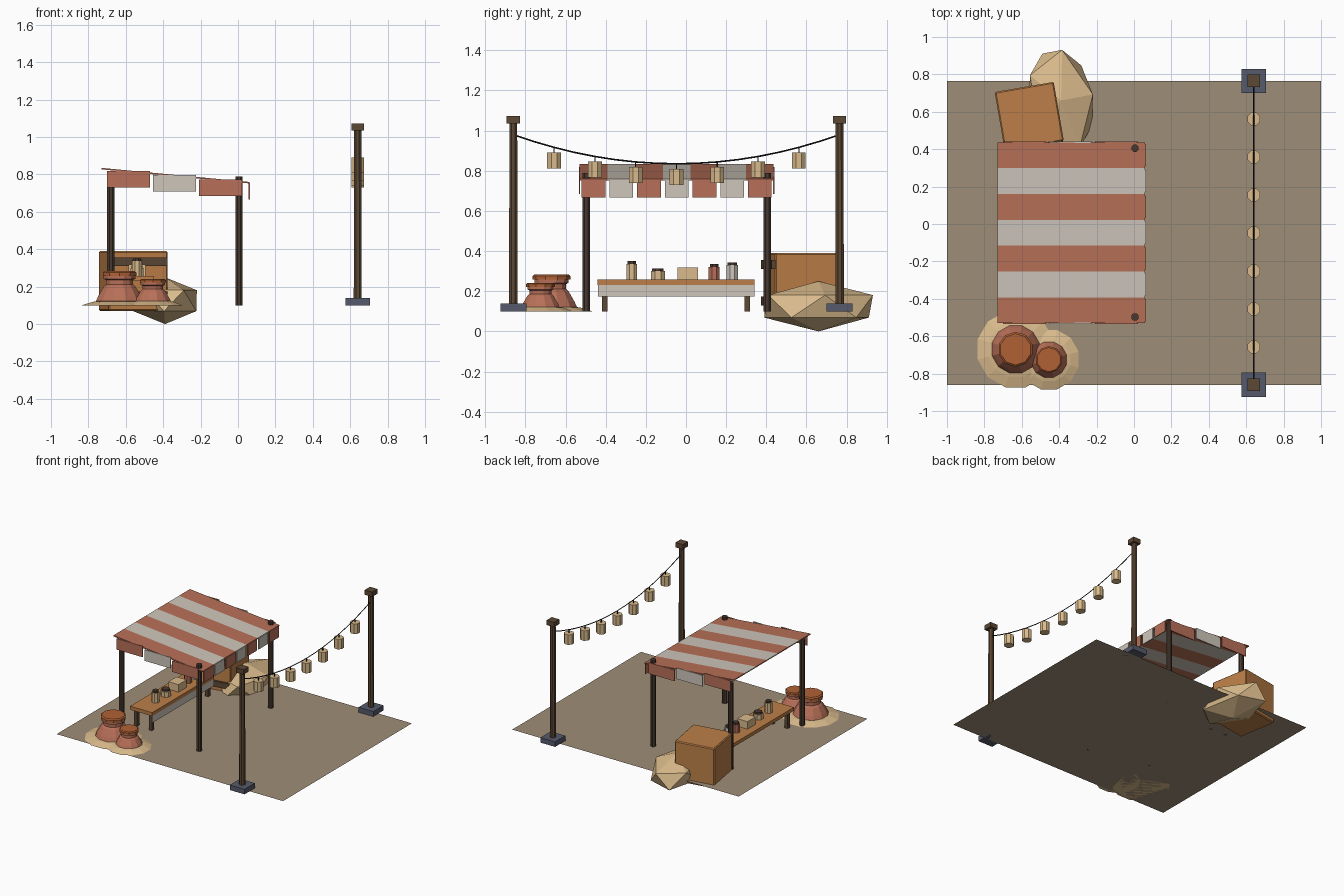
import bpy, bmesh, math
from mathutils import Matrix, Vector

if "Cube" in bpy.data.objects:
    bpy.data.objects.remove(bpy.data.objects["Cube"])

G = 0.1  # ground level


def mat(name, r, g, b):
    def lin(c):
        c /= 255
        return c / 12.92 if c <= 0.04045 else ((c + 0.055) / 1.055) ** 2.4
    m = bpy.data.materials.new(name)
    m.diffuse_color = (lin(r), lin(g), lin(b), 1)
    m.use_nodes = True
    m.node_tree.nodes["Principled BSDF"].inputs["Base Color"].default_value = m.diffuse_color
    return m


EARTH = mat("packed_earth", 158, 141, 119)
RED = mat("terracotta_red", 184, 112, 88)
CREAM = mat("cream_cloth", 206, 198, 187)
SAND = mat("sandstone", 218, 187, 140)
WOOD = mat("warm_wood", 188, 127, 72)
BROWN = mat("dark_wood", 92, 72, 52)
POST = mat("post_wood", 72, 57, 47)
SLATE = mat("slate_blue", 86, 91, 108)
LID = mat("burnt_orange", 176, 97, 53)
BLACK = mat("black_cord", 32, 30, 34)


def finish(name, bm, material):
    bmesh.ops.recalc_face_normals(bm, faces=bm.faces)
    me = bpy.data.meshes.new(name)
    bm.to_mesh(me)
    bm.free()
    me.materials.append(material)
    ob = bpy.data.objects.new(name, me)
    bpy.context.collection.objects.link(ob)
    return ob


def box(name, x0, x1, y0, y1, z0, z1, material, slope=0.0):
    """Box between limits; slope shears z along x."""
    bm = bmesh.new()
    bmesh.ops.create_cube(bm, size=1)
    for v in bm.verts:
        v.co.x = x0 + (v.co.x + 0.5) * (x1 - x0)
        v.co.y = y0 + (v.co.y + 0.5) * (y1 - y0)
        v.co.z = z0 + (v.co.z + 0.5) * (z1 - z0) + slope * (v.co.x - x0)
    return finish(name, bm, material)


def lathe(name, x, y, profile, sides, material, z=0.0, s=1.0):
    """Closed turned shape from (radius, height) points."""
    bm = bmesh.new()
    rings = []
    for r, h in profile:
        rings.append([bm.verts.new((x + s * r * math.cos(2 * math.pi * (i + .5) / sides),
                                    y + s * r * math.sin(2 * math.pi * (i + .5) / sides),
                                    z + s * h)) for i in range(sides)])
    for a, b in zip(rings, rings[1:]):
        for i in range(sides):
            j = (i + 1) % sides
            bm.faces.new((a[i], a[j], b[j], b[i]))
    bm.faces.new(rings[0][::-1])
    bm.faces.new(rings[-1])
    return finish(name, bm, material)


# ground sheet
bm = bmesh.new()
bm.faces.new([bm.verts.new(p) for p in
              ((-1, -.86, G), (1, -.86, G), (1, .765, G), (-1, .765, G))])
finish("ground", bm, EARTH)

# lantern poles with footing and cap
PX, PY0, PY1 = 0.64, -0.86, 0.765
for side, y in (("front", PY0), ("back", PY1)):
    box(f"{side}_pole_base", PX - .065, PX + .065, y - .065, y + .065, G, .14, SLATE)
    lathe(f"{side}_pole", PX, y, [(.023, .14), (.021, 1.035)], 8, BROWN)
    box(f"{side}_pole_cap", PX - .033, PX + .033, y - .033, y + .033, 1.035, 1.073, BROWN)


# sagging cord
def cord_z(y):
    u = (y - (PY0 + PY1) / 2) / ((PY1 - PY0) / 2)
    return 0.835 + 0.145 * u * u


cu = bpy.data.curves.new("cord", 'CURVE')
cu.dimensions = '3D'
cu.bevel_depth = 0.004
cu.bevel_resolution = 0
cu.use_fill_caps = True
sp = cu.splines.new('POLY')
sp.points.add(16)
for i, p in enumerate(sp.points):
    y = PY0 + (PY1 - PY0) * i / 16
    p.co = (PX, y, cord_z(y), 1)
cu.materials.append(BLACK)
bpy.context.collection.objects.link(bpy.data.objects.new("cord", cu))

# hanging lanterns
for i in range(1, 8):
    y = PY0 + (PY1 - PY0) * i / 8
    z = cord_z(y)
    lathe(f"lantern_hook_{i}", PX, y, [(.004, -.028), (.004, 0)], 4, BLACK, z)
    lathe(f"lantern_{i}", PX, y, [(.037, -.105), (.037, -.025)], 8, SAND, z)

# striped sloping canopy
CX0, CX1, CY0, CY1 = -0.73, 0.06, -0.53, 0.437
SLOPE = -0.095
STEP = (CY1 - CY0) / 7


def canopy_z(x):
    return 0.835 + SLOPE * (x - CX0)


for i in range(7):
    c = CREAM if i % 2 else RED
    y = CY0 + i * STEP
    box(f"canopy_stripe_{i}", CX0, CX1, y, y + STEP, .827, .835, c, SLOPE)
    box(f"canopy_end_flap_{i}", CX1 - .003, CX1 + .004, y + .01, y + STEP - .01, .667, .757, c)
# side flaps step down with the slope
for side, y in (("front", CY0), ("back", CY1)):
    for i in range(3):
        x = -0.70 + .246 * i
        z = canopy_z(x + .115)
        box(f"canopy_{side}_flap_{i}", x, x + .23, y - .004, y + .003, z - .09, z - .002,
            CREAM if i % 2 else RED)

# canopy posts
for px, pn in ((-.68, "left"), (.005, "right")):
    for py, qn in ((-.497, "front"), (.405, "back")):
        lathe(f"canopy_post_{pn}_{qn}", px, py, [(.021, G), (.021, .79)], 8, POST)

# counter with cloth and legs
TX0, TX1, TY0, TY1 = -0.645, -0.45, -0.44, 0.342
box("counter_top", TX0, TX1, TY0, TY1, .23, .258, WOOD)
box("counter_cloth", TX1 - .008, TX1, TY0 + .002, TY1 - .002, .175, .23, CREAM)
for i, x in enumerate((TX0 + .02, TX1 - .045)):
    for j, y in enumerate((TY0 + .022, TY1 - .05)):
        box(f"counter_leg_{i}_{j}", x, x + .027, y, y + .027, G, .23, BROWN)

# wares: jars and a box on the counter
for name, y, r, h, c in (("tall_jar", -.27, .029, .078, SAND), ("wide_jar", -.14, .038, .042, SAND),
                         ("red_jar", .14, .029, .064, RED), ("cream_jar", .23, .031, .072, CREAM)):
    lathe(name, -.54, y, [(r, 0), (r, h)], 8, c, .258)
    lathe(name + "_stopper", -.54, y, [(r * .8, h), (r * .8, h + .014)], 8, POST, .258)
box("small_box", -.585, -.495, -.043, .06, .258, .318, SAND)

# clay pots on sand heaps
for i, (x, y, s, rs) in enumerate(((-.633, -.67, 1, .21), (-.455, -.725, .77, .165))):
    lathe(f"sand_heap_{i}", x, y, [(rs, 0), (rs * .72, .018), (rs * .4, .03)], 12, SAND, G)
    lathe(f"pot_{i}", x, y, [(.12, .005), (.131, .022), (.118, .05), (.088, .1), (.074, .112),
                             (.074, .135), (.088, .142), (.088, .158)], 12, RED, G, s)
    lathe(f"pot_lid_{i}", x, y, [(.094, .158), (.094, .176), (.084, .184)], 10, LID, G, s)

# crate, turned a little, with two slats on its front
turn = Matrix.Translation((-.56, .575, 0)) @ Matrix.Rotation(math.radians(9.8), 4, 'Z')
crate = box("crate", -.16, .16, -.16, .16, .07, .39, WOOD)
bev = crate.modifiers.new("edge", 'BEVEL')
bev.width = 0.007
bev.segments = 1
crate.matrix_world = turn
for i, z in enumerate((.13, .31)):
    slat = box(f"crate_slat_{i}", -.155, .155, -.177, -.158, z, z + .045, BROWN)
    slat.matrix_world = turn

# boulder: stretched icosahedron
bm = bmesh.new()
bmesh.ops.create_icosphere(bm, subdivisions=1, radius=1)
ax, ay = Vector((.006, .303, 0)), Vector((-.198, .06, 0))
for v in bm.verts:
    v.co = Vector((-.39, .66, .125)) + ax * v.co.x + ay * v.co.y + Vector((0, 0, .125 * v.co.z))
finish("boulder", bm, SAND)
